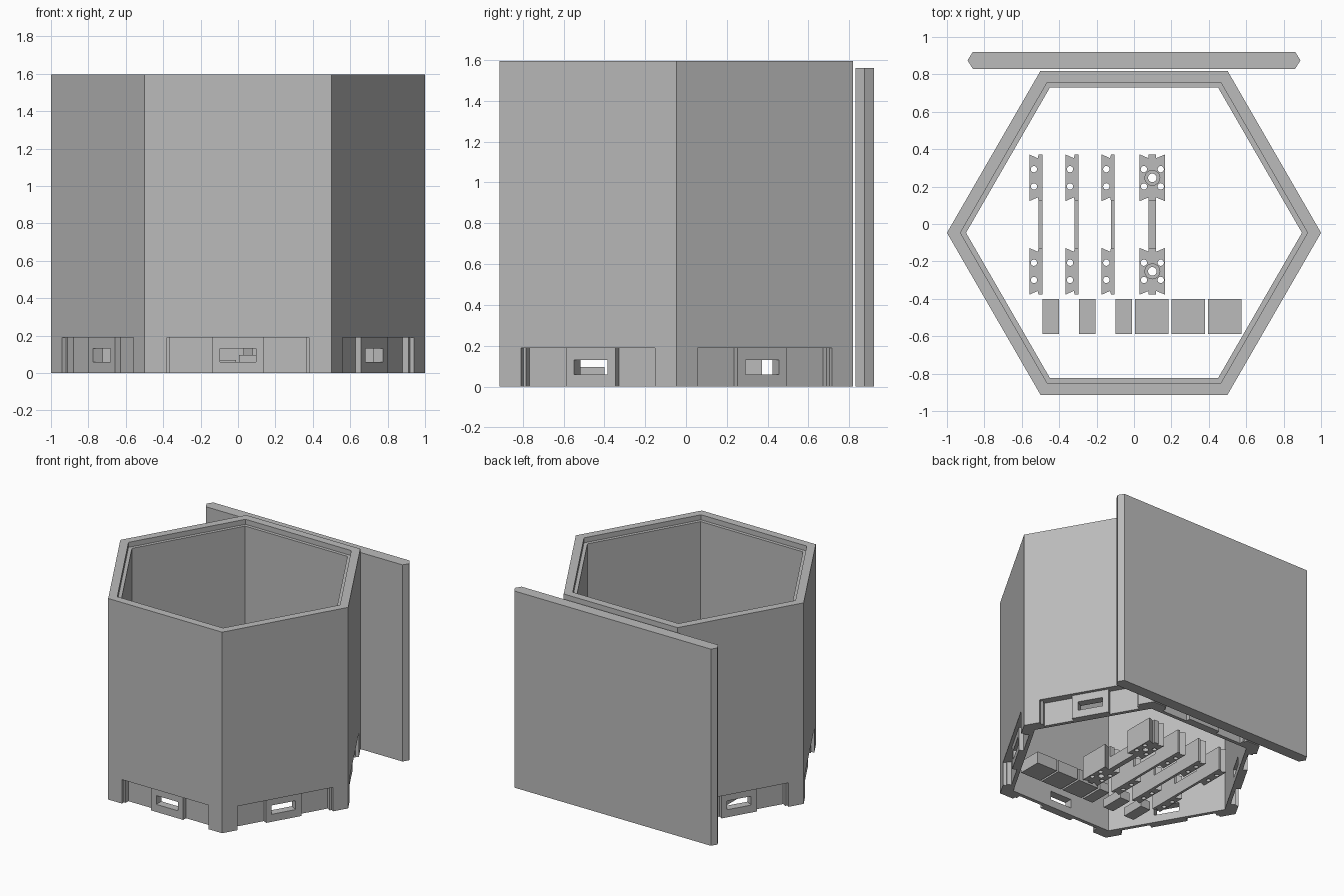
import bpy, bmesh, math
from mathutils import Matrix, Vector

default = bpy.data.objects.get("Cube")
if default:
    bpy.data.objects.remove(default)

grey = bpy.data.materials.new("plain grey")
grey.use_nodes = True
COLOUR = (0.5, 0.5, 0.5, 1)
grey.diffuse_color = COLOUR
grey.node_tree.nodes["Principled BSDF"].inputs["Base Color"].default_value = COLOUR

CENTRE_Y = -0.047
APOTHEM = math.cos(math.pi / 6)


def prism(name, outline, z0, z1):
    """Extrude a flat outline between two heights."""
    bm = bmesh.new()
    base = bm.faces.new([bm.verts.new((x, y, z0)) for x, y in outline])
    top = bmesh.ops.extrude_face_region(bm, geom=[base])["geom"]
    moved = [v for v in top if isinstance(v, bmesh.types.BMVert)]
    bmesh.ops.translate(bm, verts=moved, vec=(0, 0, z1 - z0))
    bmesh.ops.recalc_face_normals(bm, faces=bm.faces)
    mesh = bpy.data.meshes.new(name)
    bm.to_mesh(mesh)
    bm.free()
    mesh.materials.append(grey)
    obj = bpy.data.objects.new(name, mesh)
    bpy.context.collection.objects.link(obj)
    return obj


def box(name, x0, x1, y0, y1, z0, z1):
    return prism(name, [(x0, y0), (x1, y0), (x1, y1), (x0, y1)], z0, z1)


def ring(radius, sides, cx=0, cy=0):
    return [(cx + radius * math.cos(math.tau * i / sides),
             cy + radius * math.sin(math.tau * i / sides)) for i in range(sides)]


def combine(obj, tool, operation="DIFFERENCE"):
    """Apply a boolean and discard the tool."""
    mod = obj.modifiers.new("cut", "BOOLEAN")
    mod.operation, mod.solver, mod.object = operation, "EXACT", tool
    bpy.context.view_layer.update()
    mesh = bpy.data.meshes.new_from_object(
        obj.evaluated_get(bpy.context.evaluated_depsgraph_get()))
    obj.modifiers.clear()
    obj.data = mesh
    bpy.data.objects.remove(tool)


# Hexagonal shell with a stepped rim
shell = prism("hexagonal_shell", ring(1, 6, 0, CENTRE_Y), 0, 1.595)
combine(shell, prism("bore", ring(0.898, 6, 0, CENTRE_Y), -0.1, 1.7))
combine(shell, prism("rim_step", ring(0.928, 6, 0, CENTRE_Y), 1.555, 1.7))

# Recess, raised tab and slot at the foot of each wall
face = -APOTHEM
for i in range(6):
    turn = Matrix.Translation((0, CENTRE_Y, 0)) @ Matrix.Rotation(i * math.pi / 3, 4, "Z")
    cuts = [box("recess_front", -0.38, 0.38, face - 0.1, face + 0.025, -0.1, 0.19)]
    for s in (-1, 1):
        a, b = sorted((s * 0.14, s * 0.365))
        cuts.append(box("recess_side", a, b, face - 0.1, face + 0.06, -0.1, 0.19))
    cuts.append(box("slot", -0.095, 0.095, face - 0.1, face + 0.2, 0.06, 0.13))
    for cut in cuts:
        cut.data.transform(turn)
        combine(shell, cut)

# Flat panel with pointed side edges, standing behind the shell
prism("back_panel", [(-0.89, 0.875), (-0.862, 0.83), (0.862, 0.83),
                     (0.89, 0.875), (0.862, 0.92), (-0.862, 0.92)], 0, 1.56)

# Clips: two notched blocks joined by a thin bar, drilled for pins
CLIP_TOP = 0.19


def drill(obj, x, y, radius, z0=-0.1):
    combine(obj, prism("drill", ring(radius, 16, x, y), z0, 0.5))


def half_clip(n, x0):
    clip = box(f"clip_{n}", x0 + 0.05, x0 + 0.07, -0.378, 0.37, 0, 0.1)
    for y in (-0.253, 0.247):
        h = 0.125
        block = prism("block", [(x0, y - h), (x0 + 0.045, y - h + 0.02),
                                (x0 + 0.05, y - h), (x0 + 0.07, y - h),
                                (x0 + 0.07, y + h), (x0 + 0.05, y + h),
                                (x0 + 0.045, y + h - 0.02), (x0, y + h)], 0, CLIP_TOP)
        combine(clip, block, "UNION")
        for dy in (-0.046, 0.046):
            drill(clip, x0 + 0.025, y + dy, 0.017)


for n, x0 in enumerate((-0.56, -0.367, -0.173)):
    half_clip(n + 1, x0)

wide = box("wide_clip", 0.078, 0.118, -0.378, 0.37, 0, 0.1)
for y in (-0.253, 0.247):
    h, cx = 0.125, 0.098
    outline = [(-0.068, -h), (-0.02, -h + 0.02), (-0.02, -h), (0.02, -h),
               (0.02, -h + 0.02), (0.068, -h)]
    outline += [(-x, -v) for x, v in outline]
    combine(wide, prism("block", [(cx + x, y + v) for x, v in outline], 0, CLIP_TOP), "UNION")
    for dx in (-0.045, 0.045):
        for dy in (-0.046, 0.046):
            drill(wide, cx + dx, y + dy, 0.017)
    drill(wide, cx, y, 0.023)
    drill(wide, cx, y, 0.04, 0.13)

# Row of small loose blocks
for n in range(3):
    x = -0.488 + n * 0.194
    box(f"narrow_block_{n + 1}", x, x + 0.088, -0.587, -0.4, 0, 0.07)
    x = 0.005 + n * 0.195
    box(f"wide_block_{n + 1}", x, x + 0.18, -0.587, -0.4, 0, 0.095)
